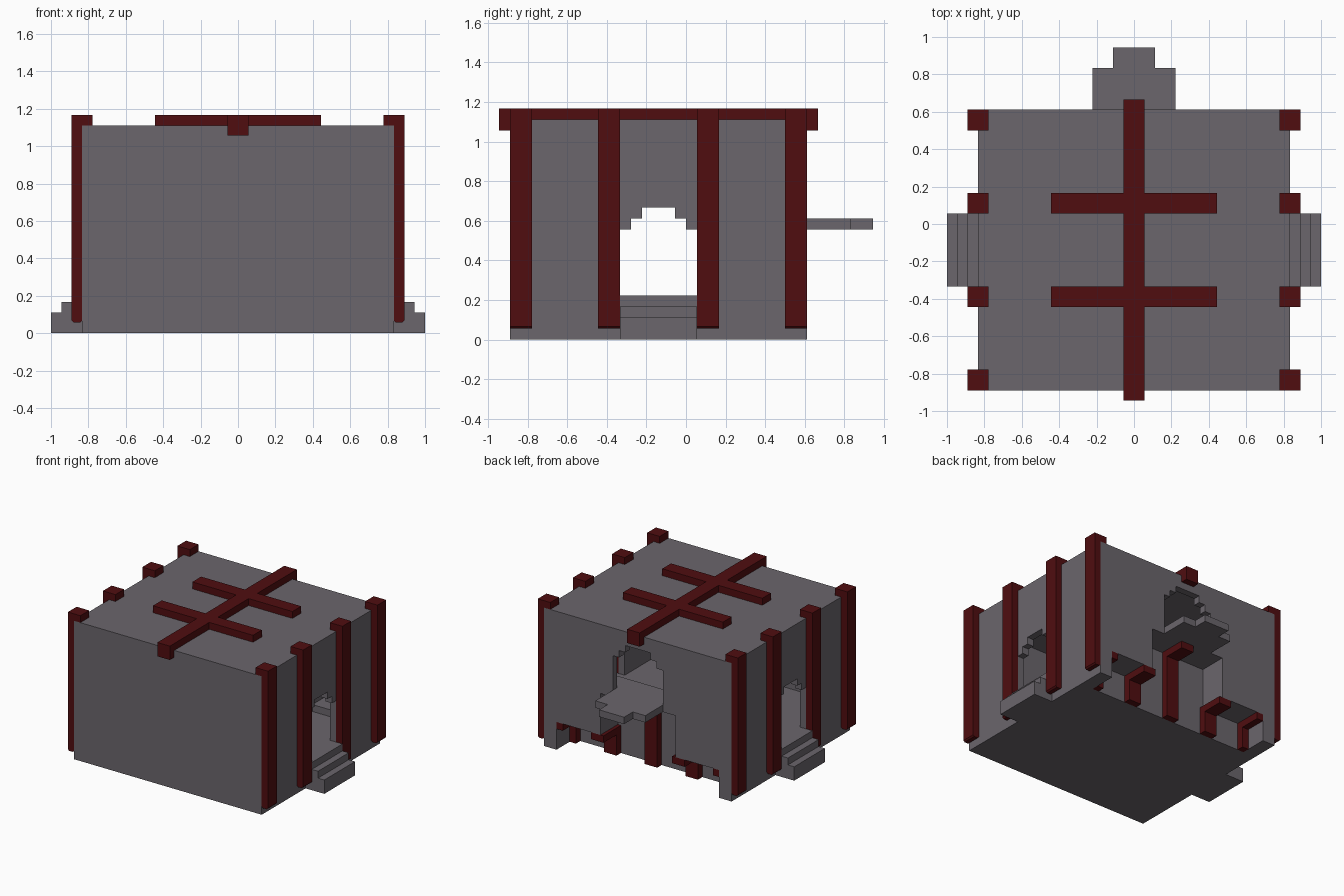
import bpy
import bmesh

cube = bpy.data.objects.get("Cube")
if cube:
    bpy.data.objects.remove(cube, do_unlink=True)

U = 1 / 18  # one block in scene units


def material(name, rgb):
    m = bpy.data.materials.new(name)
    m.use_nodes = True
    m.diffuse_color = (*rgb, 1)
    m.node_tree.nodes["Principled BSDF"].inputs["Base Color"].default_value = (*rgb, 1)
    return m


stone = material("grey stone", (0.145, 0.132, 0.15))
timber = material("dark red timber", (0.08, 0.004, 0.005))


def prism(name, pts, axis, a, b, mat):
    """Extrude a 2D outline, given in blocks, along an axis from a to b."""
    place = {"x": lambda p, t: (t, p[0], p[1]),
             "y": lambda p, t: (p[0], t, p[1])}[axis]
    bm = bmesh.new()
    lo = [bm.verts.new([c * U for c in place(p, a)]) for p in pts]
    hi = [bm.verts.new([c * U for c in place(p, b)]) for p in pts]
    bm.faces.new(lo)
    bm.faces.new(hi[::-1])
    n = len(pts)
    for i in range(n):
        j = (i + 1) % n
        bm.faces.new((lo[i], hi[i], hi[j], lo[j]))
    bmesh.ops.recalc_face_normals(bm, faces=bm.faces)
    me = bpy.data.meshes.new(name)
    bm.to_mesh(me)
    bm.free()
    me.materials.append(mat)
    ob = bpy.data.objects.new(name, me)
    bpy.context.collection.objects.link(ob)
    return ob


def box(name, x, y, z, mat):
    outline = [(x[0], z[0]), (x[1], z[0]), (x[1], z[1]), (x[0], z[1])]
    return prism(name, outline, "y", y[0], y[1], mat)


def cut(target, cutter):
    cutter.hide_render = True
    mod = target.modifiers.new("cut", "BOOLEAN")
    mod.operation = "DIFFERENCE"
    mod.solver = "EXACT"
    mod.object = cutter
    bpy.context.view_layer.objects.active = target
    bpy.ops.object.modifier_apply(modifier=mod.name)
    bpy.data.objects.remove(cutter, do_unlink=True)


# Hall: hollow block with arched doors and a stepped recess under the back
hall = box("hall", (-15, 15), (-16, 11), (0, 20), stone)
cut(hall, prism("room_cutter",
                [(-15, 4), (7, 4), (7, 5), (10, 5), (10, 19), (-15, 19)],
                "x", -14, 14, stone))
cut(hall, prism("side_door_cutter",
                [(-6, 4), (1, 4), (1, 10), (0, 10), (0, 11), (-1, 11), (-1, 12),
                 (-4, 12), (-4, 11), (-5, 11), (-5, 10), (-6, 10)],
                "x", -20, 20, stone))
cut(hall, prism("back_door_cutter",
                [(-4, 11), (4, 11), (4, 16), (3, 16), (3, 17), (2, 17), (2, 18),
                 (-2, 18), (-2, 17), (-3, 17), (-3, 16), (-4, 16)],
                "y", 9, 12, stone))
cut(hall, prism("recess_cutter",
                [(-13, -1), (13, -1), (13, 4), (6, 4), (6, 10),
                 (-6, 10), (-6, 4), (-13, 4)],
                "y", 7, 12, stone))

# Inner staircase climbing to the back door
steps = [(1, 4)]
for k in range(1, 7):
    steps += [(k, 4 + k), (k + 1, 4 + k)]
steps.append((7, 4))
prism("inner_stairs", steps, "x", -7, 7, stone)
box("stair_landing", (-7, 7), (7, 10), (10, 11), stone)

# Balcony outside the back door
box("balcony", (-4, 4), (10.5, 15), (10, 11), stone)
box("balcony_tip", (-2, 2), (15, 17), (10, 11), stone)

for s, side in ((1, "left"), (-1, "right")):
    # Cheek wall of the tall recess
    x0, x1 = sorted((6 * s, 7 * s))
    box(f"{side}_recess_cheek", (x0, x1), (7, 10), (4, 10), stone)

    # Entrance steps
    outline = [(15, 0), (18, 0), (18, 2), (17, 2), (17, 3), (16, 3), (16, 4), (15, 4)]
    prism(f"{side}_entrance_steps", [(s * x, z) for x, z in outline], "y", -6, 1, stone)

    # Wall posts hooking over the roof edge
    post = [(15, 1.2), (15.2, 1), (15.8, 1), (16, 1.2), (16, 21), (14, 21), (14, 20), (15, 20)]
    for i, y in enumerate((-16, -8, 1, 9)):
        prism(f"{side}_wall_post_{i + 1}", [(s * x, z) for x, z in post],
              "y", y, y + 2, timber)

    # Short posts and brackets in the low recesses
    for label, a, b in (("inner", 5.5, 7.5), ("outer", 12, 13)):
        xs = sorted((a * s, b * s))
        box(f"{side}_{label}_recess_post", xs, (7, 8), (0, 4), timber)
        box(f"{side}_{label}_recess_bracket", xs, (8, 11), (3, 4), timber)

# Centre post and bracket in the tall recess
box("centre_recess_post", (-1, 1), (7, 8), (0, 10), timber)
box("centre_recess_bracket", (-1, 1), (8, 11), (9, 10), timber)

# Roof ridge with dropped ends, and two cross beams
prism("roof_ridge", [(-17, 19), (-16, 19), (-16, 20), (11, 20), (11, 19),
                     (12, 19), (12, 21), (-17, 21)], "x", -1, 1, timber)
for i, y in enumerate((-8, 1)):
    for s, side in ((1, "left"), (-1, "right")):
        box(f"{side}_cross_beam_{i + 1}", sorted((s, 8 * s)), (y, y + 2), (20, 21), timber)
